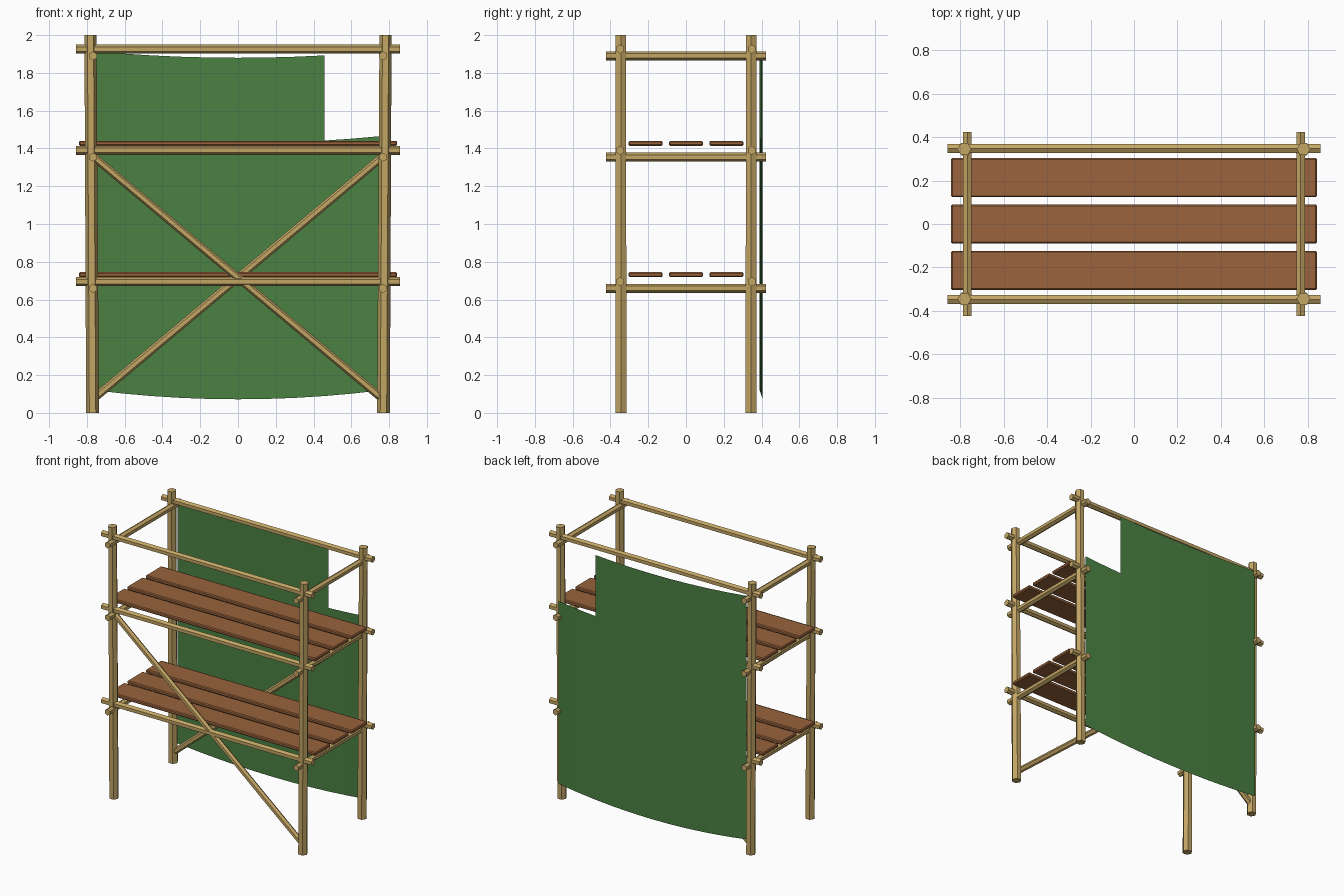
import bpy, bmesh
from mathutils import Vector, Matrix

if "Cube" in bpy.data.objects:
    bpy.data.objects.remove(bpy.data.objects["Cube"])


def material(name, rgb):
    m = bpy.data.materials.new(name)
    m.diffuse_color = (*rgb, 1)
    m.use_nodes = True
    m.node_tree.nodes["Principled BSDF"].inputs["Base Color"].default_value = m.diffuse_color
    return m


BAMBOO = material("bamboo tan", (0.55, 0.38, 0.13))
WOOD = material("plank brown", (0.32, 0.125, 0.045))
GREEN = material("tarp green", (0.07, 0.22, 0.055))


def add_object(name, bm, mat):
    me = bpy.data.meshes.new(name)
    bm.to_mesh(me)
    bm.free()
    me.materials.append(mat)
    ob = bpy.data.objects.new(name, me)
    bpy.context.collection.objects.link(ob)
    return ob


def pole(name, a, b, r1, r2, corner):
    """Hexagonal pole from a to b, with one cross-section corner towards 'corner'."""
    a, b = Vector(a), Vector(b)
    axis = (b - a).normalized()
    u = Vector(corner)
    u = (u - axis * u.dot(axis)).normalized()
    v = axis.cross(u)
    bm = bmesh.new()
    bmesh.ops.create_cone(bm, cap_ends=True, segments=6, radius1=r1, radius2=r2,
                          depth=(b - a).length)
    # put a corner on local x whatever the primitive's starting angle
    p = bm.verts[:][0].co
    spin = Matrix.Rotation(-Vector((1, 0)).angle_signed(Vector((p.x, p.y))) * -1, 4, 'Z')
    rot = Matrix((u, v, axis)).transposed().to_4x4()
    bm.transform(Matrix.Translation((a + b) / 2) @ rot @ spin)
    return add_object(name, bm, BAMBOO)


X, Z = (1, 0, 0), (0, 0, 1)
PY = 0.345

# upright posts, leaning out very slightly
for sy, fb in ((-1, "front"), (1, "back")):
    for sx, lr in ((-1, "left"), (1, "right")):
        pole(f"{fb}_{lr}_post", (sx * 0.77, sy * PY, 0), (sx * 0.781, sy * PY, 2),
             0.034, 0.032, X)

# long rails and cross rails at each level
for z, level in ((0.695, "lower"), (1.39, "middle"), (1.926, "top")):
    for s, fb in ((-1, "front"), (1, "back")):
        pole(f"{level}_{fb}_rail", (-0.858, s * 0.348, z), (0.858, s * 0.348, z),
             0.024, 0.024, Z)
    for s, lr in ((-1, "left"), (1, "right")):
        pole(f"{level}_{lr}_cross_rail", (s * 0.768, -0.423, z - 0.036),
             (s * 0.768, 0.423, z - 0.036), 0.0235, 0.0235, Z)

# diagonal braces, one front and one back
pole("front_brace", (-0.77, -PY, 1.36), (0.77, -PY, 0.07), 0.021, 0.021, Z)
pole("back_brace", (0.77, PY, 1.36), (-0.77, PY, 0.07), 0.021, 0.021, Z)

# walking planks with softened edges
for z, level in ((0.732, "lower"), (1.427, "upper")):
    for i in range(3):
        bm = bmesh.new()
        bmesh.ops.create_cube(bm, size=1)
        bm.transform(Matrix.Translation((0, (i - 1) * 0.214, z))
                     @ Matrix.Diagonal((1.685, 0.18, 0.026, 1)))
        bmesh.ops.bevel(bm, geom=bm.edges[:], offset=0.006, segments=1, affect='EDGES')
        add_object(f"{level}_plank_{i + 1}", bm, WOOD)

# sagging back tarp: a thin sheet with the top corner missing
COLS, ROWS, HALF = 10, 4, 0.765
bm = bmesh.new()
grid = []
for r in range(ROWS + 1):
    t = r / ROWS
    row = []
    for c in range(COLS + 1):
        k = 2 * c / COLS - 1
        bulge = 1 - k * k
        row.append(bm.verts.new((k * HALF, 0.39 + 0.016 * bulge,
                                 0.12 + 1.795 * t - (0.048 - 0.013 * t) * bulge)))
    grid.append(row)
for r in range(ROWS):
    for c in range(COLS):
        if r == ROWS - 1 and c >= 8:
            continue
        bm.faces.new((grid[r][c], grid[r + 1][c], grid[r + 1][c + 1], grid[r][c + 1]))
bmesh.ops.delete(bm, geom=[v for v in bm.verts if not v.link_faces], context='VERTS')
add_object("back_tarp", bm, GREEN)
